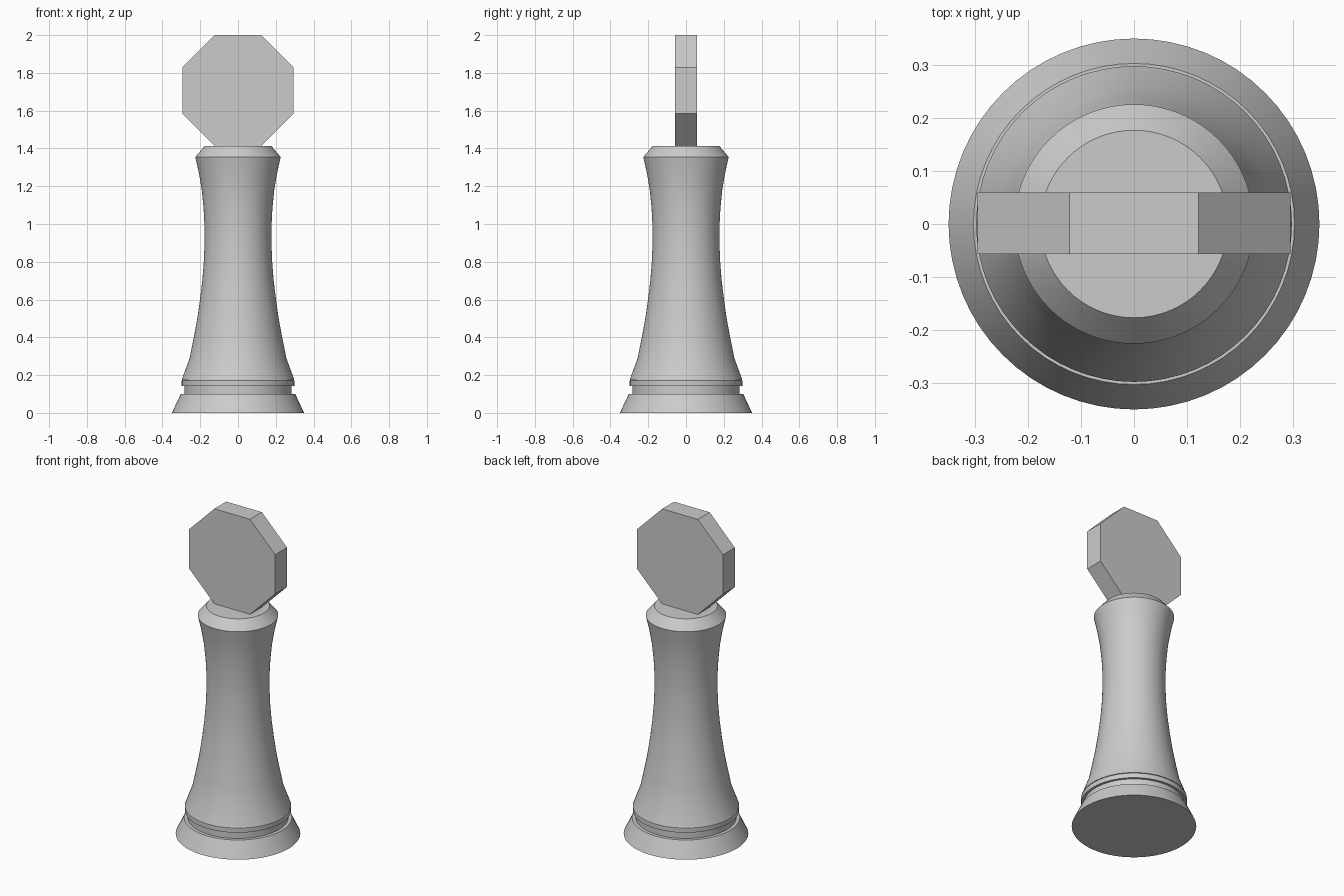
import bpy
import bmesh
import math

cube = bpy.data.objects.get("Cube")
if cube:
    bpy.data.objects.remove(cube)

gray = bpy.data.materials.new("plain gray")
gray.use_nodes = True
color = (0.6, 0.6, 0.6, 1)
gray.diffuse_color = color
gray.node_tree.nodes["Principled BSDF"].inputs["Base Color"].default_value = color


def finish(name, bm):
    bmesh.ops.recalc_face_normals(bm, faces=bm.faces)
    mesh = bpy.data.meshes.new(name)
    bm.to_mesh(mesh)
    bm.free()
    mesh.materials.append(gray)
    obj = bpy.data.objects.new(name, mesh)
    bpy.context.collection.objects.link(obj)
    return obj


def lathe(name, profile, sides=64):
    """Revolve (radius, height) points into a closed, smooth solid."""
    bm = bmesh.new()
    rings = []
    for r, z in profile:
        rings.append([bm.verts.new((r * math.cos(math.tau * i / sides),
                                    r * math.sin(math.tau * i / sides), z))
                      for i in range(sides)])
    for low, high in zip(rings, rings[1:]):
        for i in range(sides):
            j = (i + 1) % sides
            bm.faces.new((low[i], low[j], high[j], high[i]))
    bm.faces.new(rings[0][::-1])
    bm.faces.new(rings[-1])
    obj = finish(name, bm)
    bpy.ops.object.select_all(action='DESELECT')
    obj.select_set(True)
    bpy.context.view_layer.objects.active = obj
    bpy.ops.object.shade_smooth_by_angle(angle=math.radians(25))
    return obj


# Flared foot with the narrow neck and thin collar above it
lathe("foot", [(0.35, 0), (0.303, 0.1), (0.283, 0.1), (0.283, 0.143),
               (0.298, 0.143), (0.298, 0.172), (0.29, 0.178)])

# Waisted shaft with a bevelled top
lathe("shaft", [(0.298, 0.176), (0.256, 0.29), (0.236, 0.39), (0.217, 0.49),
                (0.201, 0.6), (0.189, 0.7), (0.181, 0.8), (0.177, 0.9),
                (0.177, 0.98), (0.182, 1.08), (0.192, 1.18), (0.207, 1.27),
                (0.226, 1.355), (0.177, 1.412)])

# Upright octagonal head plate
bm = bmesh.new()
flat, half, middle = 0.122, 0.295, 1.706
corners = [(flat, -half), (half, -flat), (half, flat), (flat, half)]
corners += [(-x, -z) for x, z in corners]
front = bm.faces.new([bm.verts.new((x, -0.057, middle + z)) for x, z in corners])
back = bmesh.ops.extrude_face_region(bm, geom=[front])["geom"]
bmesh.ops.translate(bm, vec=(0, 0.116, 0),
                    verts=[v for v in back if isinstance(v, bmesh.types.BMVert)])
finish("head_plate", bm)
